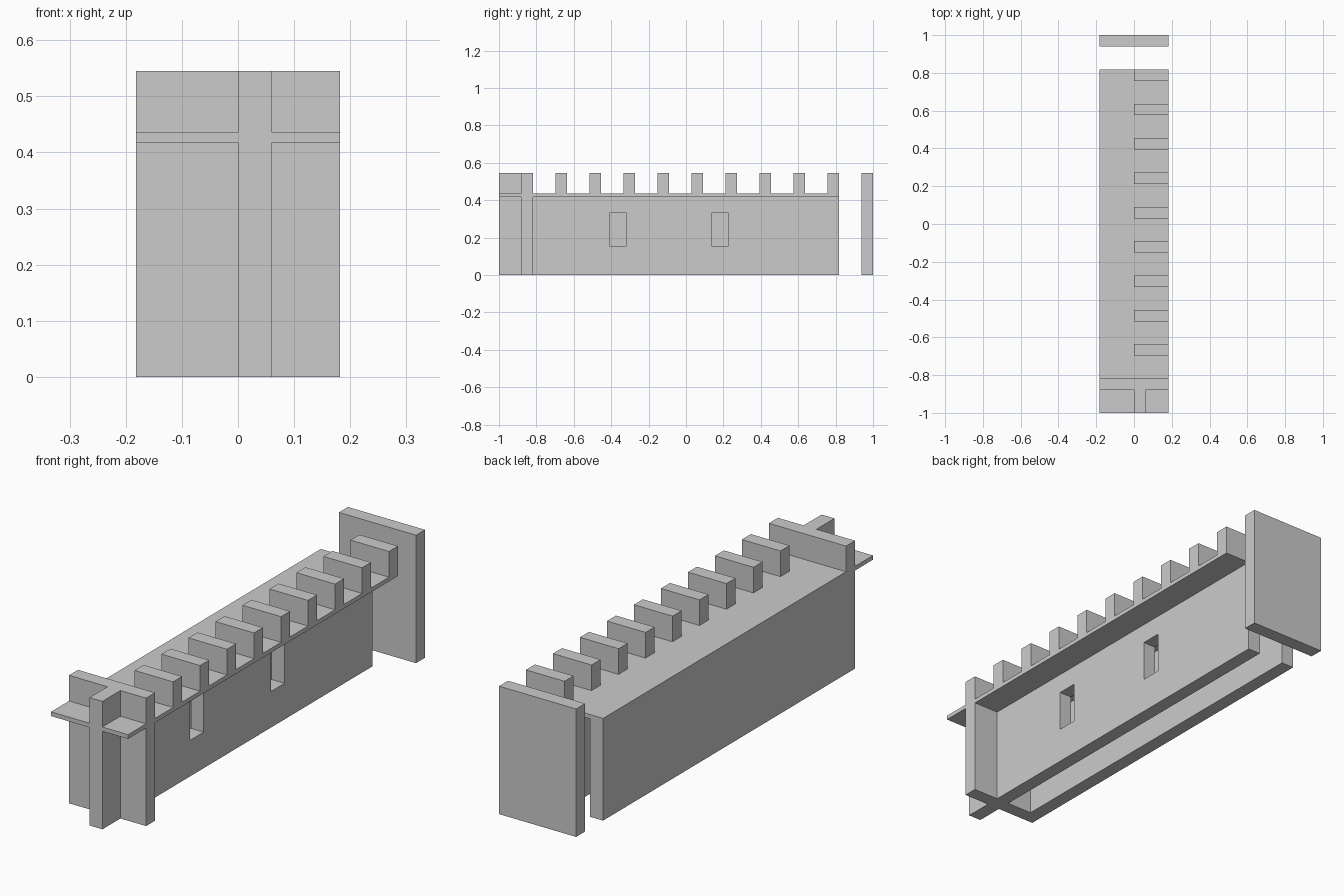
import bpy, bmesh

if "Cube" in bpy.data.objects:
    bpy.data.objects.remove(bpy.data.objects["Cube"])

U = 2 / 33            # wall thickness module
W, H = 3 * U, 9 * U   # half width, full height
DECK0, DECK1 = 0.418, 0.436


def box(name, x, y, z):
    bm = bmesh.new()
    bmesh.ops.create_cube(bm, size=1)
    for v in bm.verts:
        for i, (a, b) in enumerate((x, y, z)):
            v.co[i] = a if v.co[i] < 0 else b
    me = bpy.data.meshes.new(name)
    bm.to_mesh(me)
    bm.free()
    ob = bpy.data.objects.new(name, me)
    bpy.context.collection.objects.link(ob)
    return ob


Y_FRONT, Y_CROSS0, Y_CROSS1, Y_END = -1, -1 + 2 * U, -1 + 3 * U, -1 + 30 * U

# Free-standing slab at the back, full-height cross wall and front buttress
box("back_slab", (-W, W), (1 - U, 1), (0, H))
box("cross_wall", (-W, W), (Y_CROSS0, Y_CROSS1), (0, H))
box("front_buttress", (0, U), (Y_FRONT, Y_CROSS0), (0, H))

# Walkway and the two small ledges beside the buttress
box("walkway", (-W, W), (Y_CROSS1, Y_END), (DECK0, DECK1))
box("left_ledge", (-W, 0), (Y_FRONT, Y_CROSS0), (DECK0, DECK1))
box("right_ledge", (U, W), (Y_FRONT, Y_CROSS0), (DECK0, DECK1))

# Long walls under the walkway
box("outer_wall", (-W, -W + U), (Y_CROSS1, Y_END), (0, DECK0))
wall = box("window_wall", (0, U), (Y_CROSS1, Y_END), (0, DECK0))

# Window openings through the inner wall
for i, y in enumerate((-0.409, 0.136)):
    cutter = box(f"window_cutter_{i}", (-0.03, U + 0.03), (y, y + 1.5 * U), (0.154, 0.332))
    cutter.hide_render = True
    cutter.hide_set(True)
    cutter.display_type = 'WIRE'
    mod = wall.modifiers.new(f"window_{i}", 'BOOLEAN')
    mod.operation = 'DIFFERENCE'
    mod.solver = 'EXACT'
    mod.object = cutter

# Row of battlements on the right half of the walkway
for i in range(9):
    y = Y_CROSS1 + (2 + 3 * i) * U
    box(f"battlement_{i}", (0, W), (y, y + U), (DECK1, H))
